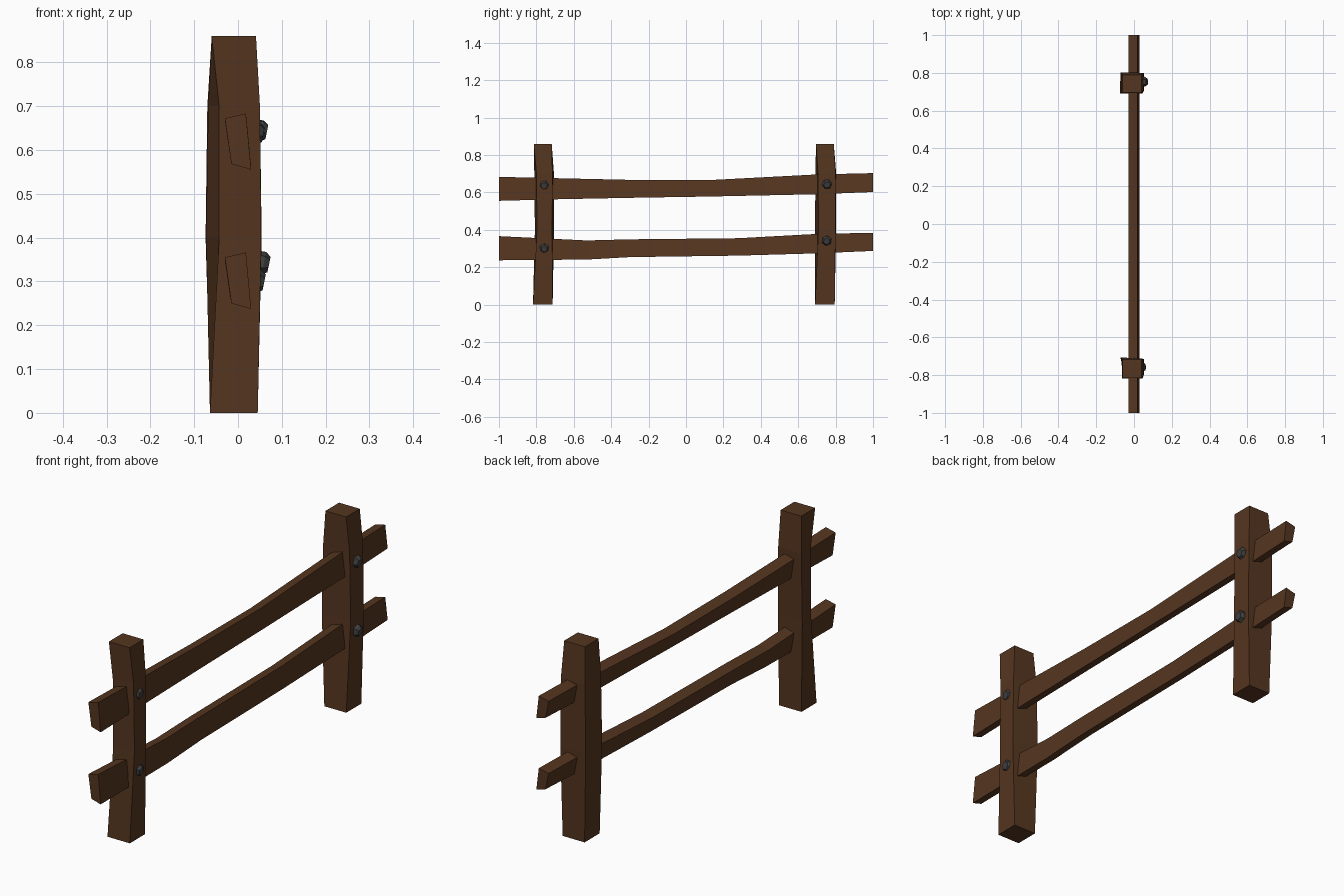
import bpy, bmesh, math
from mathutils import Matrix, Vector

if "Cube" in bpy.data.objects:
    bpy.data.objects.remove(bpy.data.objects["Cube"])


def material(name, rgb):
    m = bpy.data.materials.new(name)
    m.diffuse_color = (*rgb, 1)
    m.use_nodes = True
    m.node_tree.nodes["Principled BSDF"].inputs["Base Color"].default_value = m.diffuse_color
    return m


wood = material("dark_wood", (0.09, 0.036, 0.014))
iron = material("dark_iron", (0.05, 0.05, 0.05))


def finish(name, bm, mat):
    bmesh.ops.recalc_face_normals(bm, faces=bm.faces)
    me = bpy.data.meshes.new(name)
    bm.to_mesh(me)
    bm.free()
    me.materials.append(mat)
    ob = bpy.data.objects.new(name, me)
    bpy.context.collection.objects.link(ob)
    return ob


def loft(name, rings, mat):
    """Skin a list of four-cornered cross-sections and cap both ends."""
    bm = bmesh.new()
    vs = [[bm.verts.new(p) for p in r] for r in rings]
    for a, b in zip(vs, vs[1:]):
        for i in range(4):
            j = (i + 1) % 4
            bm.faces.new((a[i], a[j], b[j], b[i]))
    bm.faces.new(vs[0])
    bm.faces.new(vs[-1])
    return finish(name, bm, mat)


def post(name, levels):
    # level: z, left x (front, back), right x, left y (min, max), right y (min, max)
    rings = []
    for z, xf, xb, xr, l0, l1, r0, r1 in levels:
        rings.append([(xf, l0, z), (xr, r0, z), (xr, r1, z), (xb, l1, z)])
    loft(name, rings, wood)


def rail(name, sections):
    # section: y, bottom z, top z; the rail is skewed like a hewn plank
    rings = []
    for y, lo, hi in sections:
        rings.append([(-0.030, y, hi - 0.011), (0.018, y, hi),
                      (0.030, y, lo), (-0.015, y, lo + 0.013)])
    loft(name, rings, wood)


def bolt(name, x, y, z, tilt):
    # six-sided domed head pointing to +x
    bm = bmesh.new()
    rings = []
    for h, r in ((-0.03, 0.026), (0.0, 0.027), (0.012, 0.018)):
        rings.append([bm.verts.new((h, r * math.cos(k * math.pi / 3 + tilt),
                                    r * math.sin(k * math.pi / 3 + tilt))) for k in range(6)])
    for a, b in zip(rings, rings[1:]):
        for i in range(6):
            j = (i + 1) % 6
            bm.faces.new((a[i], a[j], b[j], b[i]))
    bm.faces.new(rings[0])
    bm.faces.new(rings[-1])
    bm.transform(Matrix.Translation((x, y, z)) @ Matrix.Rotation(0.2, 4, 'Y'))
    finish(name, bm, iron)


# Posts
post("front_post", [
    (0.00, -0.064, -0.064, 0.045, -0.818, -0.713, -0.818, -0.713),
    (0.40, -0.043, -0.073, 0.053, -0.808, -0.706, -0.797, -0.716),
    (0.70, -0.043, -0.068, 0.050, -0.811, -0.706, -0.799, -0.714),
    (0.86, -0.060, -0.060, 0.041, -0.814, -0.718, -0.814, -0.718)])
post("back_post", [
    (0.00, -0.062, -0.062, 0.045, 0.690, 0.795, 0.690, 0.795),
    (0.40, -0.074, -0.072, 0.054, 0.690, 0.802, 0.708, 0.799),
    (0.70, -0.070, -0.069, 0.050, 0.692, 0.803, 0.706, 0.800),
    (0.86, -0.060, -0.060, 0.041, 0.695, 0.790, 0.695, 0.790)])

# Rails
rail("upper_rail", [(-1.0, 0.555, 0.683), (-0.70, 0.563, 0.676), (-0.30, 0.571, 0.667),
                    (0.13, 0.578, 0.666), (0.70, 0.590, 0.696), (1.0, 0.602, 0.703)])
rail("lower_rail", [(-1.0, 0.237, 0.366), (-0.53, 0.241, 0.343), (-0.30, 0.254, 0.349),
                    (0.28, 0.262, 0.355), (0.70, 0.274, 0.378), (1.0, 0.287, 0.384)])

# Bolts
bolt("front_upper_bolt", 0.046, -0.758, 0.637, 0.2)
bolt("front_lower_bolt", 0.048, -0.758, 0.300, 0.5)
bolt("back_upper_bolt", 0.054, 0.754, 0.643, 0.1)
bolt("back_lower_bolt", 0.059, 0.752, 0.341, 0.4)
